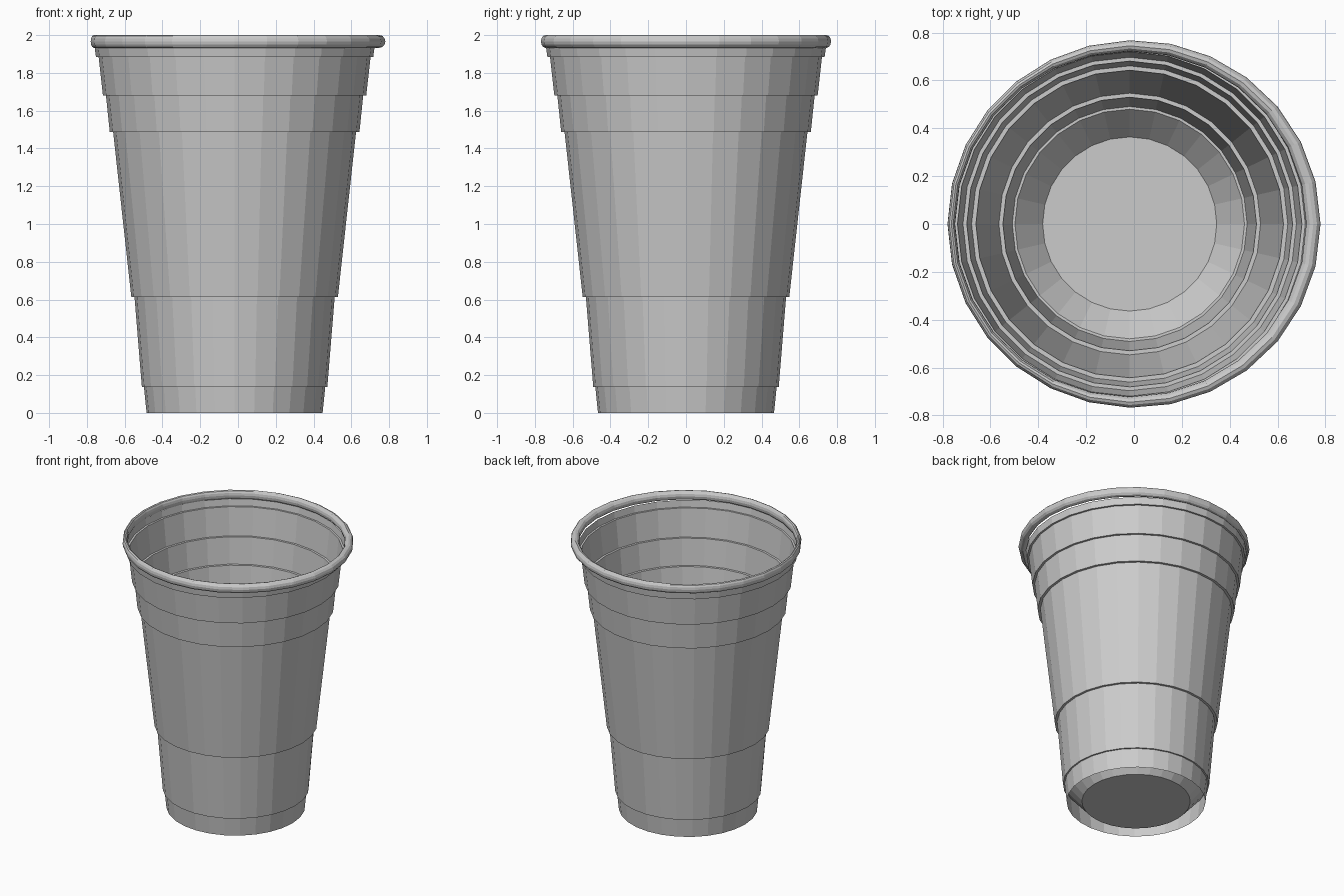
import bpy, bmesh
from math import cos, sin, pi

if "Cube" in bpy.data.objects:
    bpy.data.objects.remove(bpy.data.objects["Cube"])

SIDES = 28
CX = -0.018  # body axis sits slightly left because the rim bulges right


def lathe(name, profile_at):
    """Revolve an open profile; profile_at(angle) returns (radius, z) points."""
    bm = bmesh.new()
    rings = []
    for i in range(SIDES):
        a = 2 * pi * i / SIDES
        rings.append([bm.verts.new((CX + r * cos(a), r * sin(a), z))
                      for r, z in profile_at(a)])
    for i in range(SIDES):
        p, q = rings[i], rings[(i + 1) % SIDES]
        for k in range(len(p) - 1):
            bm.faces.new((p[k], q[k], q[k + 1], p[k + 1]))
    return finish(name, bm)


def finish(name, bm):
    mesh = bpy.data.meshes.new(name)
    bm.to_mesh(mesh)
    bm.free()
    obj = bpy.data.objects.new(name, mesh)
    bpy.context.collection.objects.link(obj)
    return obj


# Stepped, tapering wall with foot skirt
wall = [(0.466, 0.0), (0.480, 0.137), (0.491, 0.137), (0.530, 0.614),
        (0.547, 0.614), (0.643, 1.487), (0.661, 1.487), (0.681, 1.68),
        (0.697, 1.68), (0.720, 1.885), (0.734, 1.885), (0.741, 1.935)]
lathe("cup_wall", lambda a: wall)

# Sloping inner base behind the skirt
lathe("inner_base", lambda a: [(0.364, 0.004), (0.480, 0.137)])

# Flat floor
bm = bmesh.new()
bm.faces.new([bm.verts.new((CX + 0.364 * cos(2 * pi * i / SIDES),
                            0.364 * sin(2 * pi * i / SIDES), 0.004))
              for i in range(SIDES)])
finish("cup_floor", bm)


# Rolled lip: fuller on the right, pinched on the left
def lip(a):
    half = 0.023 + 0.007 * cos(a)
    outer = 0.783 - 0.003 + 0.018 * cos(a) - 0.012 * sin(a) ** 2
    mid = outer - half
    n = 12
    return [(mid + half * cos(-pi / 2 - 2 * pi * k / n),
             1.9665 + 0.0335 * sin(-pi / 2 - 2 * pi * k / n))
            for k in range(n + 1)]


lathe("rolled_lip", lip)

# Merge seams and make normals consistent
for obj in list(bpy.context.collection.objects):
    bm = bmesh.new()
    bm.from_mesh(obj.data)
    bmesh.ops.remove_doubles(bm, verts=bm.verts, dist=1e-4)
    if obj.name == "rolled_lip":
        bmesh.ops.recalc_face_normals(bm, faces=bm.faces)
    bm.to_mesh(obj.data)
    bm.free()
